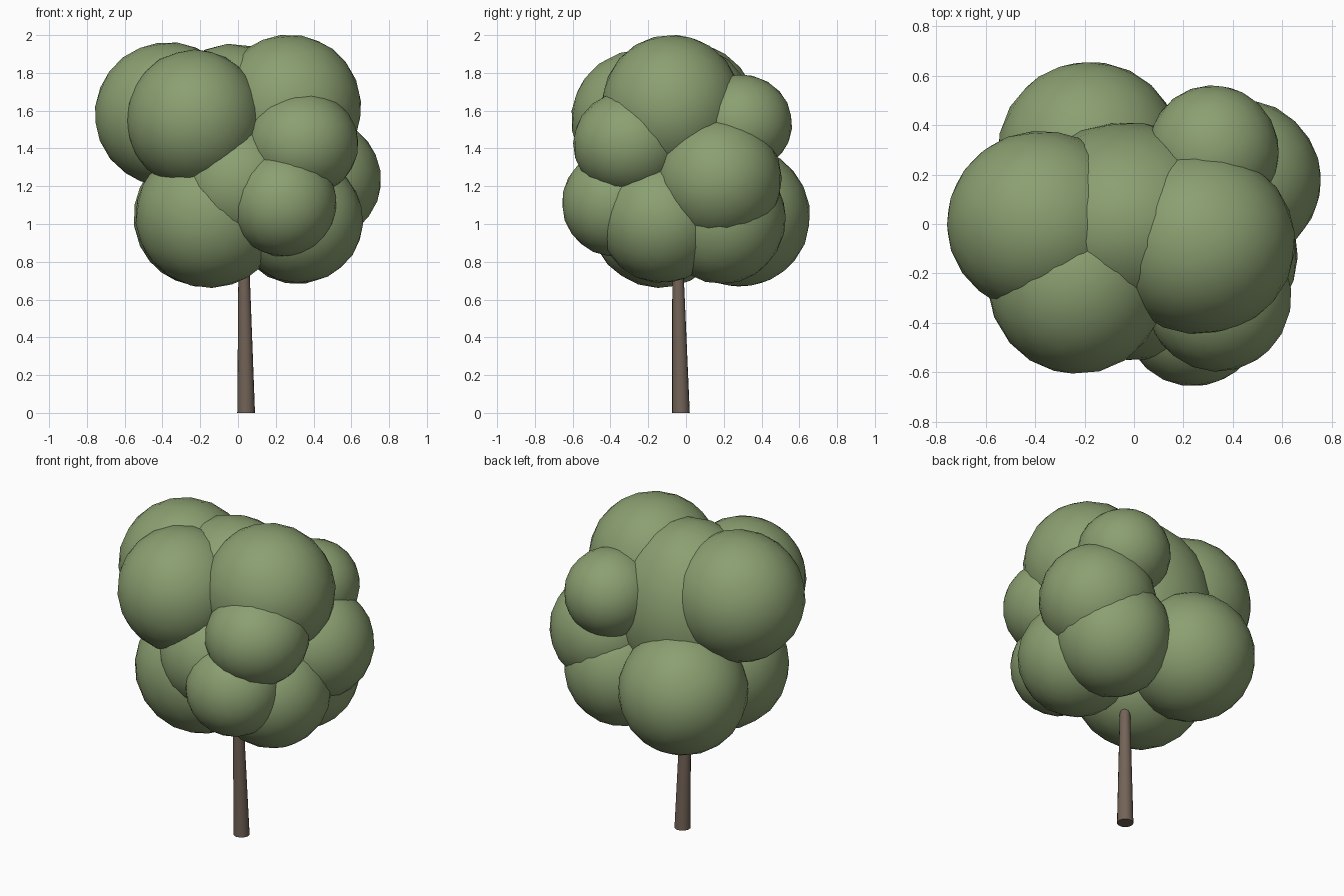
import bpy, bmesh, math, random
from mathutils import Vector, Matrix, Euler

if "Cube" in bpy.data.objects:
    bpy.data.objects.remove(bpy.data.objects["Cube"])

random.seed(4)


def material(name, rgb):
    m = bpy.data.materials.new(name)
    m.diffuse_color = (*rgb, 1)
    m.use_nodes = True
    m.node_tree.nodes["Principled BSDF"].inputs["Base Color"].default_value = m.diffuse_color
    return m


def finish(name, bm, mat):
    me = bpy.data.meshes.new(name)
    bm.to_mesh(me)
    bm.free()
    me.materials.append(mat)
    ob = bpy.data.objects.new(name, me)
    bpy.context.collection.objects.link(ob)
    return ob


leaf = material("leaf_green", (0.26, 0.35, 0.165))
bark = material("bark_brown", (0.17, 0.125, 0.095))

# Leaf clumps: name, centre, radii
clumps = [
    ("crown_core", (-0.03, 0.00, 1.42), (0.45, 0.41, 0.53)),
    ("clump_upper_left", (-0.37, 0.005, 1.58), (0.385, 0.37, 0.38)),
    ("clump_upper_front", (-0.23, -0.235, 1.555), (0.36, 0.37, 0.365)),
    ("clump_top_right", (0.27, -0.075, 1.62), (0.38, 0.37, 0.38)),
    ("clump_upper_back", (0.32, 0.29, 1.53), (0.265, 0.27, 0.26)),
    ("clump_front_right", (0.34, -0.295, 1.425), (0.295, 0.30, 0.28)),
    ("clump_right", (0.42, 0.175, 1.235), (0.335, 0.33, 0.33)),
    ("clump_front_middle", (0.01, -0.20, 1.21), (0.34, 0.35, 0.34)),
    ("clump_low_front", (0.24, -0.375, 1.11), (0.28, 0.28, 0.28)),
    ("clump_low_left", (-0.15, -0.14, 1.045), (0.39, 0.37, 0.38)),
    ("clump_low_right", (0.325, -0.125, 1.02), (0.335, 0.33, 0.33)),
    ("clump_low_back_right", (0.31, 0.19, 1.03), (0.33, 0.335, 0.345)),
    ("clump_low_back", (-0.18, 0.285, 1.04), (0.37, 0.37, 0.37)),
]
for name, centre, radii in clumps:
    bm = bmesh.new()
    bmesh.ops.create_icosphere(bm, subdivisions=3, radius=1.01)
    turn = Euler([random.uniform(0, math.tau) for _ in range(3)]).to_matrix().to_4x4()
    bm.transform(Matrix.Translation(centre) @ Matrix.Diagonal((*radii, 1)) @ turn)
    for f in bm.faces:
        f.smooth = True
    finish(name, bm, leaf)

# Trunk: slightly leaning tapered cylinder running up into the crown
height = 1.0
bm = bmesh.new()
bmesh.ops.create_cone(bm, cap_ends=True, segments=16, radius1=0.047,
                      radius2=0.024, depth=height)
base, top = Vector((0.043, -0.027, 0)), Vector((0.028, -0.048, height))
for v in bm.verts:
    t = v.co.z / height + 0.5
    v.co = Vector((v.co.x, v.co.y, 0)) + base.lerp(top, t)
for f in bm.faces:
    f.smooth = len(f.verts) == 4
for e in bm.edges:
    e.smooth = all(len(f.verts) == 4 for f in e.link_faces)
finish("trunk", bm, bark)
